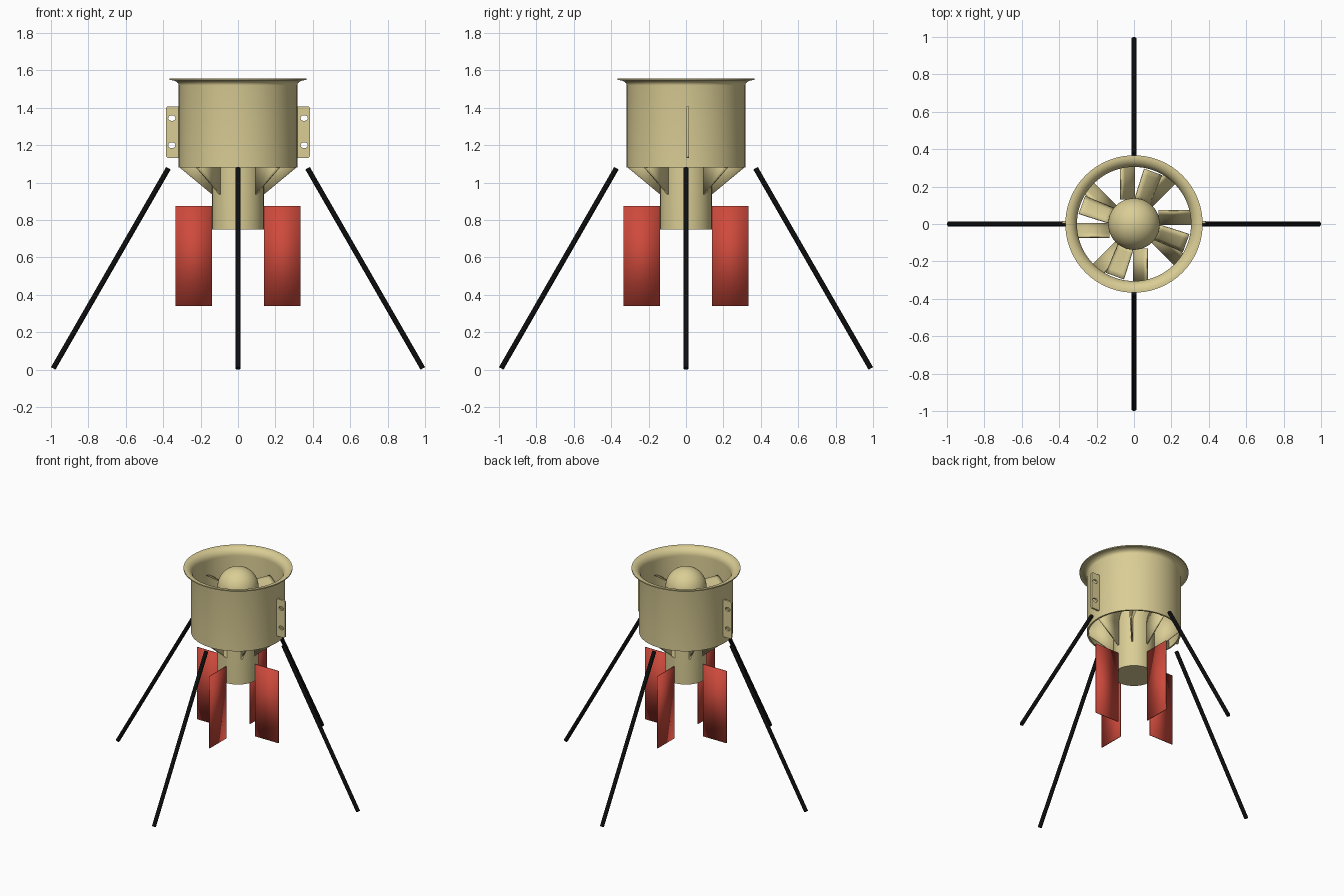
import bpy, bmesh, math
from mathutils import Vector, Matrix

if "Cube" in bpy.data.objects:
    bpy.data.objects.remove(bpy.data.objects["Cube"])


def material(name, rgb):
    m = bpy.data.materials.new(name)
    m.diffuse_color = (*rgb, 1)
    m.use_nodes = True
    m.node_tree.nodes["Principled BSDF"].inputs["Base Color"].default_value = m.diffuse_color
    return m


TAN = material("tan", (0.70, 0.61, 0.30))
RED = material("red", (0.62, 0.068, 0.045))
BLACK = material("black", (0.004, 0.004, 0.004))


def finish(name, bm, mat, angle=35):
    """Turn a bmesh into a named, coloured, smooth-by-angle object."""
    bmesh.ops.recalc_face_normals(bm, faces=bm.faces)
    me = bpy.data.meshes.new(name)
    bm.to_mesh(me)
    bm.free()
    me.materials.append(mat)
    ob = bpy.data.objects.new(name, me)
    bpy.context.collection.objects.link(ob)
    smooth(ob, angle)
    return ob


def smooth(ob, angle=35):
    bpy.ops.object.select_all(action='DESELECT')
    ob.select_set(True)
    bpy.context.view_layer.objects.active = ob
    bpy.ops.object.shade_smooth_by_angle(angle=math.radians(angle))


def lathe(name, profile, mat, closed=False, steps=72):
    """Spin an (r, z) profile around the z axis."""
    bm = bmesh.new()
    vs = [bm.verts.new((r, 0, z)) for r, z in profile]
    es = [bm.edges.new(p) for p in zip(vs, vs[1:])]
    if closed:
        es.append(bm.edges.new((vs[-1], vs[0])))
    bmesh.ops.spin(bm, geom=vs + es, cent=(0, 0, 0), axis=(0, 0, 1),
                   angle=math.tau, steps=steps)
    bmesh.ops.remove_doubles(bm, verts=bm.verts, dist=1e-5)
    return finish(name, bm, mat)


def sheet(name, rows, mat, thick, azimuth):
    """Thin solid skin through rows of points, turned about z."""
    bm = bmesh.new()
    grid = [[bm.verts.new(p) for p in row] for row in rows]
    for a, b in zip(grid, grid[1:]):
        for i in range(len(a) - 1):
            bm.faces.new((a[i], a[i + 1], b[i + 1], b[i]))
    bmesh.ops.rotate(bm, verts=bm.verts, cent=(0, 0, 0),
                     matrix=Matrix.Rotation(math.radians(azimuth), 3, 'Z'))
    ob = finish(name, bm, mat)
    mod = ob.modifiers.new("thickness", 'SOLIDIFY')
    mod.thickness, mod.offset = thick, 0
    return ob


# Duct with flared inlet lip
duct = [(0.317, 1.08), (0.317, 1.52)]
duct += [(0.357 - 0.04 * math.cos(a), 1.52 + 0.028 * math.sin(a))
         for a in (math.radians(d) for d in range(15, 91, 15))]
duct += [(0.367, 1.548), (0.367, 1.556)]
duct += [(0.357 - 0.052 * math.cos(a), 1.50 + 0.056 * math.sin(a))
         for a in (math.radians(d) for d in range(90, -1, -10))]
duct += [(0.305, 1.08)]
lathe("duct", duct, TAN, closed=True)

# Centre body with domed nose
hub = [(0, 0.75), (0.138, 0.75), (0.138, 1.418)]
hub += [(0.138 * math.cos(math.radians(d)), 1.418 + 0.136 * math.sin(math.radians(d)))
        for d in range(6, 90, 6)] + [(0, 1.554)]
lathe("centre_body", hub, TAN)

# Eight stator vanes: straight sloped foot, upper part curved sideways
vane = [[(0.13, 0, 0.93), (0.311, 0, 1.08)], [(0.13, 0, 1.10), (0.311, 0, 1.10)]]
for i in range(1, 8):
    t = i / 7
    vane.append([(r, 0.07 * t ** 1.8, 1.10 + 0.15 * t) for r in (0.13, 0.306)])
for k in range(8):
    sheet(f"stator_vane_{k + 1}", vane, TAN, 0.01, 45 * k)

# Four twisted rotor blades
blade = []
for i in range(7):
    r = 0.125 + 0.172 * i / 6
    pitch = math.radians(46 - 12 * i / 6)
    row = []
    for j in range(5):
        s = j / 4 - 0.5
        camber = 0.008 * (1 - 4 * s * s)
        c = 0.12 * s
        row.append((r, c * math.cos(pitch) - camber * math.sin(pitch),
                    1.365 + c * math.sin(pitch) + camber * math.cos(pitch)))
    blade.append(row)
for k in range(4):
    sheet(f"rotor_blade_{k + 1}", blade, TAN, 0.007, 70 + 90 * k)

# Four red control vanes and four tubular legs
for k in range(4):
    sheet(f"control_vane_{k + 1}",
          [[(0.14, 0, 0.34), (0.335, 0, 0.34)], [(0.14, 0, 0.875), (0.335, 0, 0.875)]],
          RED, 0.006, 90 * k)
    top, foot = Vector((0.372, 0, 1.077)), Vector((0.988, 0, 0.007))
    axis = top - foot
    bm = bmesh.new()
    bmesh.ops.create_cone(bm, cap_ends=True, segments=24, radius1=0.0138, radius2=0.0138,
                          depth=axis.length)
    bm.transform(Matrix.Rotation(math.pi / 2 * k, 4, 'Z')
                 @ Matrix.Translation((top + foot) / 2)
                 @ axis.to_track_quat('Z', 'Y').to_matrix().to_4x4())
    finish(f"leg_{k + 1}", bm, BLACK)


# Side mounting brackets: rounded plates with two slots
def rounded(cx, cz, w, h, rad):
    pts = []
    for q, (sx, sz) in enumerate([(1, 1), (-1, 1), (-1, -1), (1, -1)]):
        for d in range(0, 91, 15):
            a = math.radians(90 * q + d)
            pts.append((cx + sx * (w / 2 - rad) + rad * math.cos(a),
                        cz + sz * (h / 2 - rad) + rad * math.sin(a)))
    return pts


for side, label in ((1, "right"), (-1, "left")):
    cu = bpy.data.curves.new(f"{label}_bracket", 'CURVE')
    cu.dimensions, cu.fill_mode, cu.extrude = '2D', 'BOTH', 0.007
    for loop in (rounded(side * 0.347, 1.27, 0.074, 0.276, 0.012),
                 rounded(side * 0.354, 1.345, 0.038, 0.028, 0.0138),
                 rounded(side * 0.354, 1.2, 0.038, 0.028, 0.0138)):
        sp = cu.splines.new('POLY')
        sp.points.add(len(loop) - 1)
        for p, (x, z) in zip(sp.points, loop):
            p.co = (x, z, 0, 1)
        sp.use_cyclic_u = True
    cu.materials.append(TAN)
    ob = bpy.data.objects.new(f"{label}_bracket", cu)
    bpy.context.collection.objects.link(ob)
    ob.rotation_euler.x = math.pi / 2
    ob.location.y = 0.009
    bpy.ops.object.select_all(action='DESELECT')
    ob.select_set(True)
    bpy.context.view_layer.objects.active = ob
    bpy.ops.object.convert(target='MESH')
    smooth(bpy.context.view_layer.objects.active)
